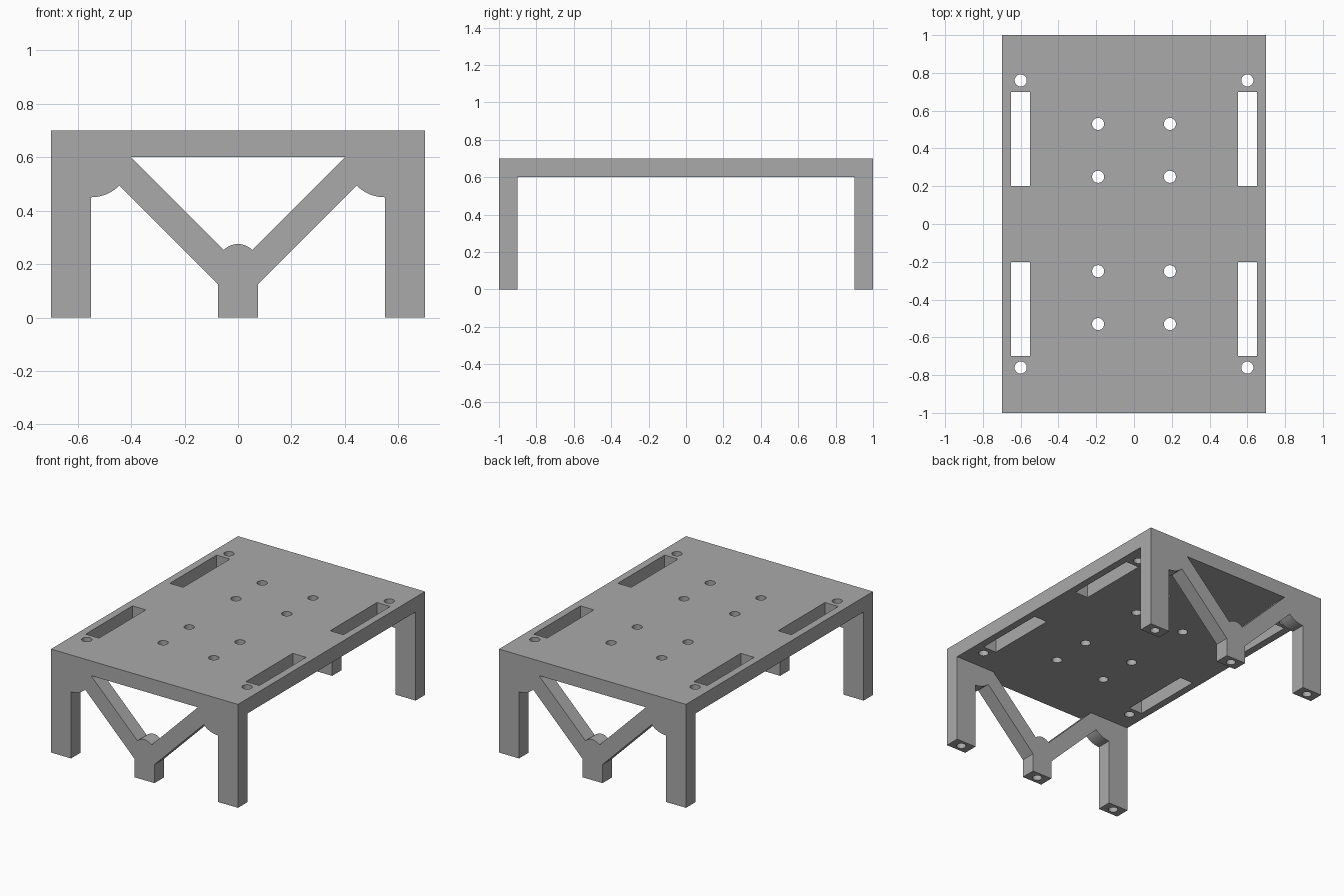
import bpy, bmesh
from math import cos, sin, radians, pi
from mathutils import Matrix, Vector

old = bpy.data.objects.get("Cube")
if old:
    bpy.data.objects.remove(old, do_unlink=True)

TOP, UNDER = 0.7, 0.6      # plate top and underside heights
HALF_W, HALF_L = 0.7, 1.0
LEG_IN = 0.55              # inner side of the corner legs
FOOT = 0.075               # half width of the middle foot


def arc(cx, cz, r, start, end, steps=10):
    angles = [radians(start + (end - start) * i / steps) for i in range(steps + 1)]
    return [(cx + r * cos(a), cz + r * sin(a)) for a in angles]


def mirrored(half):
    """Close an x-z half profile with its mirror image."""
    return half + [(-x, z) for x, z in reversed(half) if abs(x) > 1e-6]


def prism(bm, points, half_depth):
    """Extrude an x-z outline along y."""
    face = bm.faces.new([bm.verts.new((x, -half_depth, z)) for x, z in points])
    new = bmesh.ops.extrude_face_region(bm, geom=[face])["geom"]
    verts = [v for v in new if isinstance(v, bmesh.types.BMVert)]
    bmesh.ops.translate(bm, verts=verts, vec=(0, 2 * half_depth, 0))


def box(bm, lo, hi):
    lo, hi = Vector(lo), Vector(hi)
    bmesh.ops.create_cube(bm, size=1, matrix=Matrix.Translation((lo + hi) / 2)
                          @ Matrix.Diagonal((*(hi - lo), 1)))


def drill(bm, x, y, z0, z1, r=0.032):
    bmesh.ops.create_cone(bm, cap_ends=True, segments=32, radius1=r, radius2=r,
                          depth=z1 - z0, matrix=Matrix.Translation((x, y, (z0 + z1) / 2)))


def make(name, bm):
    bmesh.ops.recalc_face_normals(bm, faces=bm.faces[:])
    mesh = bpy.data.meshes.new(name)
    bm.to_mesh(mesh)
    bm.free()
    obj = bpy.data.objects.new(name, mesh)
    bpy.context.collection.objects.link(obj)
    return obj


# Stand body: plate, corner legs and V brace as one outline
bm = bmesh.new()
half = [(HALF_W, TOP), (HALF_W, 0), (LEG_IN, 0)]
half += arc(LEG_IN, UNDER, 0.15, 270, 225)
half += [(FOOT, FOOT + 0.05), (FOOT, 0)]
prism(bm, mirrored(half), HALF_L)
stand = make("stand_body", bm)

# Hollow between the two end frames
belly = bmesh.new()
box(belly, (-1, -0.9, -0.2), (1, 0.9, UNDER))

# Triangular opening in each end frame, with a rounded boss at its foot
window = bmesh.new()
prism(window, mirrored([(0.4, UNDER)] + arc(0, 0.2, 0.075, 45, 90)), 1.2)

# Slots and screw holes
drills = bmesh.new()
for sy in (-1, 1):
    for sx in (-1, 1):
        xs = sorted((sx * 0.55, sx * 0.65))
        ys = sorted((sy * 0.2, sy * 0.7))
        box(drills, (xs[0], ys[0], 0.5), (xs[1], ys[1], 0.8))
        for x, y in ((0.6, 0.76), (0.19, 0.53), (0.19, 0.25)):
            drill(drills, sx * x, sy * y, 0.5, 0.8)
    for x in (-0.625, 0, 0.625):
        drill(drills, x, sy * 0.95, -0.1, 0.2, 0.03)

# Cut everything out of the body
bpy.context.view_layer.objects.active = stand
for name, bm in (("belly_cutter", belly), ("window_cutter", window), ("hole_cutter", drills)):
    cutter = make(name, bm)
    cutter.hide_render = True
    mod = stand.modifiers.new(name, 'BOOLEAN')
    mod.operation = 'DIFFERENCE'
    mod.solver = 'EXACT'
    mod.object = cutter
    bpy.ops.object.modifier_apply(modifier=name)
    bpy.data.objects.remove(cutter, do_unlink=True)

# Single grey material
grey = bpy.data.materials.new("plain grey")
grey.use_nodes = True
colour = (0.4, 0.4, 0.4, 1)
grey.diffuse_color = colour
grey.node_tree.nodes["Principled BSDF"].inputs["Base Color"].default_value = colour
stand.data.materials.clear()
stand.data.materials.append(grey)

stand.select_set(True)
bpy.ops.object.shade_smooth_by_angle(angle=pi / 6)
